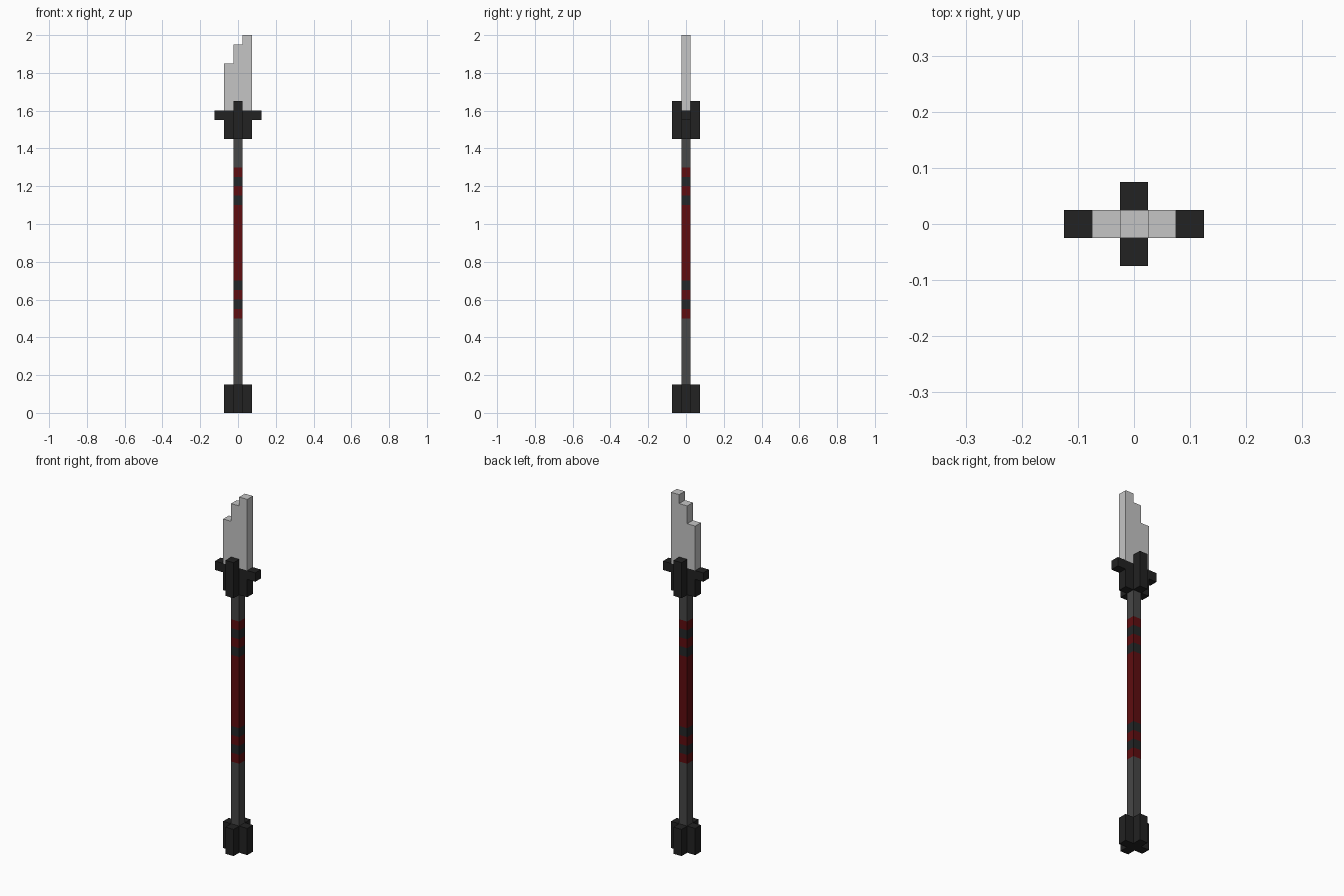
import bpy, bmesh
from mathutils import Vector

if "Cube" in bpy.data.objects:
    bpy.data.objects.remove(bpy.data.objects["Cube"])

U = 0.05  # one block


def mat(name, rgb):
    m = bpy.data.materials.new(name)
    m.diffuse_color = (*rgb, 1)
    m.use_nodes = True
    m.node_tree.nodes["Principled BSDF"].inputs["Base Color"].default_value = m.diffuse_color
    return m


STEEL = mat("pale_steel", (0.56, 0.56, 0.56))
IRON = mat("black_iron", (0.016, 0.016, 0.016))
GREY = mat("dark_grey_shaft", (0.063, 0.063, 0.063))
RED = mat("deep_red_grip", (0.112, 0.004, 0.005))
BAND = mat("charcoal_band", (0.017, 0.019, 0.020))


def finish(name, bm, mats):
    bmesh.ops.recalc_face_normals(bm, faces=bm.faces)
    me = bpy.data.meshes.new(name)
    bm.to_mesh(me)
    bm.free()
    for m in mats:
        me.materials.append(m)
    ob = bpy.data.objects.new(name, me)
    bpy.context.collection.objects.link(ob)
    return ob


def prism(name, points, direction, material):
    """Extrude a closed outline (in blocks) along a direction (in blocks)."""
    bm = bmesh.new()
    face = bm.faces.new([bm.verts.new(Vector(p) * U) for p in points])
    ext = bmesh.ops.extrude_face_region(bm, geom=[face], use_keep_orig=True)
    moved = [v for v in ext["geom"] if isinstance(v, bmesh.types.BMVert)]
    bmesh.ops.translate(bm, verts=moved, vec=Vector(direction) * U)
    return finish(name, bm, [material])


def box(name, lo, hi, material):
    (x0, y0, z0), (x1, y1, z1) = lo, hi
    outline = [(x0, y0, z0), (x1, y0, z0), (x1, y1, z0), (x0, y1, z0)]
    return prism(name, outline, (0, 0, z1 - z0), material)


def cross(name, z0, z1, material):
    """Upright block with a plus-shaped section."""
    a, b = 0.5, 1.5
    quarter = [(b, -a), (b, a), (a, a)]
    pts = []
    for _ in range(4):
        pts += quarter
        quarter = [(-y, x) for x, y in quarter]
    return prism(name, [(x, y, z0) for x, y in pts], (0, 0, z1 - z0), material)


# Pommel and blade socket
cross("pommel", 0, 3, IRON)
cross("blade_socket", 29, 32, IRON)

# Socket prongs front and back, guard arms left and right
for s, side, face in ((-1, "left", "front"), (1, "right", "back")):
    y0, y1 = sorted((0.5 * s, 1.5 * s))
    box(f"socket_prong_{face}", (-0.5, y0, 32), (0.5, y1, 33), IRON)
    x0, x1 = sorted((1.5 * s, 2.5 * s))
    box(f"guard_arm_{side}", (x0, -0.5, 31), (x1, 0.5, 32), IRON)

# Shaft: one square pole cut into rings, coloured by height
shaft = box("shaft", (-0.5, -0.5, 3), (0.5, 0.5, 29), GREY)
bm = bmesh.new()
bm.from_mesh(shaft.data)
for z in (10, 11, 12, 13, 14, 22, 23, 24, 25, 26):
    bmesh.ops.bisect_plane(bm, geom=bm.verts[:] + bm.edges[:] + bm.faces[:],
                           plane_co=(0, 0, z * U), plane_no=(0, 0, 1))
for f in bm.faces:
    h = f.calc_center_median().z / U
    if 10 < h < 26:
        f.material_index = 2 if int(h) in (11, 13, 22, 24) else 1
bm.to_mesh(shaft.data)
bm.free()
shaft.data.materials.append(RED)
shaft.data.materials.append(BAND)

# Blade: stepped outline rising to the right
steps = [(-1.5, 32), (1.5, 32), (1.5, 40), (0.5, 40), (0.5, 39),
         (-0.5, 39), (-0.5, 37), (-1.5, 37)]
prism("blade", [(x, -0.5, z) for x, z in steps], (0, 1, 0), STEEL)
